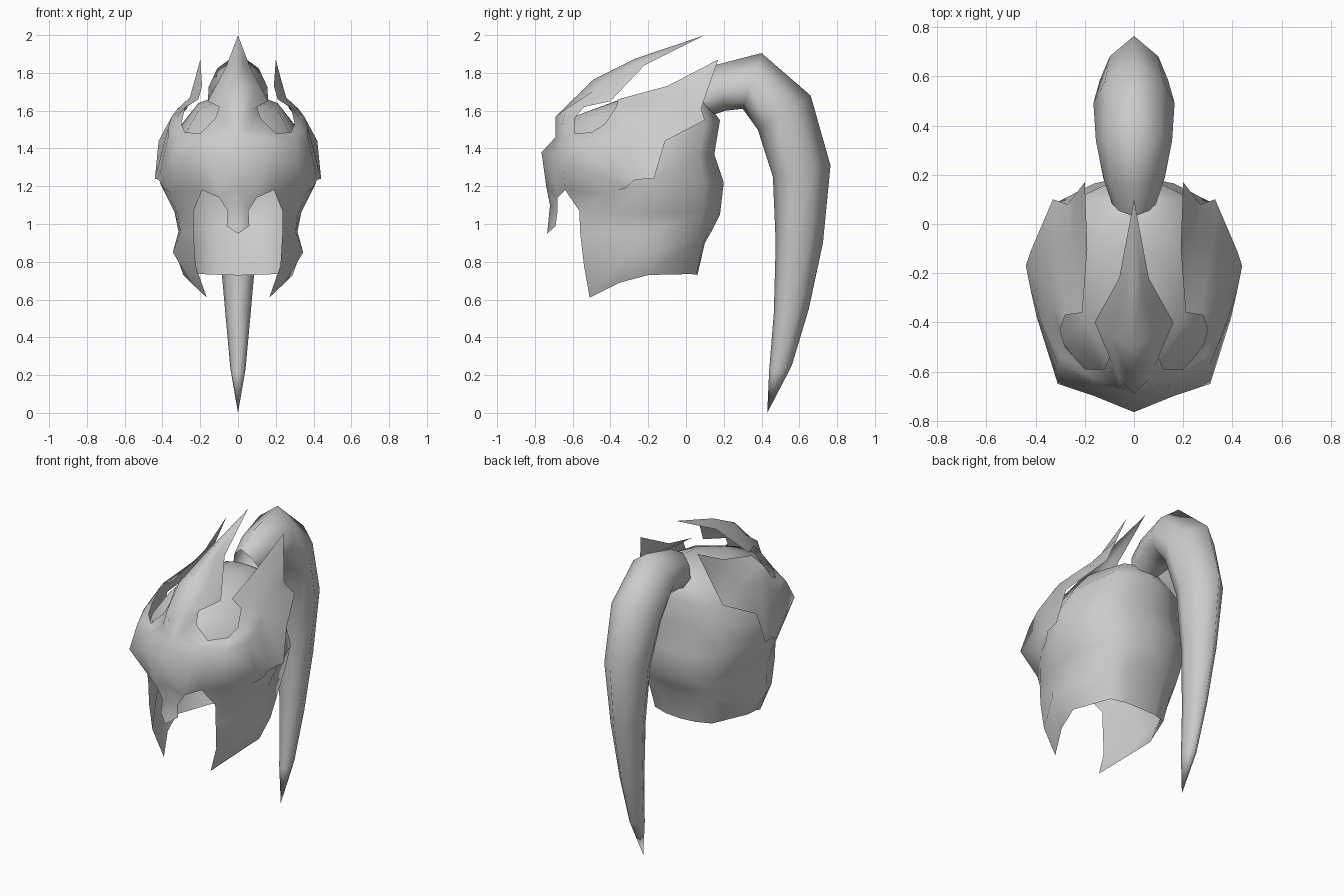
import bpy, bmesh, math
from mathutils import Vector

steel = bpy.data.materials.new("grey_steel")
steel.diffuse_color = (0.6, 0.6, 0.6, 1)


def finish(name, strips, mirror=True, closed=False, angle=120):
    """Loft each strip of rows into quads, weld, mirror and smooth."""
    bm = bmesh.new()
    for rows in strips:
        grid = [[bm.verts.new(p) for p in r] for r in rows]
        for a, b in zip(grid, grid[1:]):
            n = len(a)
            for i in range(n if closed else n - 1):
                j = (i + 1) % n
                bm.faces.new((a[i], a[j], b[j], b[i]))
    if mirror:
        geo = bm.verts[:] + bm.edges[:] + bm.faces[:]
        bmesh.ops.mirror(bm, geom=geo, axis='X', merge_dist=0.0005)
    bmesh.ops.remove_doubles(bm, verts=bm.verts[:], dist=0.001)
    bmesh.ops.dissolve_degenerate(bm, edges=bm.edges[:], dist=0.0005)
    bmesh.ops.recalc_face_normals(bm, faces=bm.faces[:])
    me = bpy.data.meshes.new(name)
    bm.to_mesh(me)
    bm.free()
    me.materials.append(steel)
    ob = bpy.data.objects.new(name, me)
    bpy.context.collection.objects.link(ob)
    bpy.ops.object.select_all(action='DESELECT')
    ob.select_set(True)
    bpy.context.view_layer.objects.active = ob
    bpy.ops.object.shade_smooth_by_angle(angle=math.radians(angle))
    return ob


def round_nape(row):
    """Add a point that rounds the back between the last two columns."""
    a, b = Vector(row[-2]), Vector(row[-1])
    bulge = Vector((0.04, 0.1, 0)) * (a - b).length * 0.6
    return row[:-1] + [(a + b) / 2 + bulge, row[-1]]


# Cheek guards and neck: each row runs from the face opening to the nape
lower = [
    [(.165, -.51, .61), (.25, -.35, .69), (.29, -.2, .73), (.2, .025, .735), (0, .06, .728)],
    [(.225, -.54, .78), (.345, -.32, .85), (.335, -.15, .86), (.23, .05, .9), (0, .1, .9)],
    [(.235, -.56, .95), (.305, -.37, .96), (.315, -.16, .96), (.25, .08, .98), (0, .14, .97)],
    [(.235, -.565, 1.07), (.32, -.4, 1.06), (.335, -.18, 1.06), (.27, .09, 1.06), (0, .18, 1.05)],
    [(.19, -.64, 1.18), (.36, -.41, 1.165), (.412, -.2, 1.215), (.31, .09, 1.22), (0, .2, 1.22)],
]
# Domed skull cap above them, front to back
upper = [
    [(0, -.70, 1.37), (.15, -.66, 1.37), (.34, -.42, 1.36), (.39, -.18, 1.37), (.28, .07, 1.37), (0, .15, 1.37)],
    [(0, -.64, 1.49), (.13, -.60, 1.48), (.28, -.46, 1.475), (.32, -.15, 1.5), (.24, .1, 1.53), (0, .18, 1.55)],
    [(0, -.59, 1.57), (.10, -.56, 1.565), (.21, -.39, 1.6), (.21, -.15, 1.64), (.13, .07, 1.645), (0, .12, 1.63)],
    [(0, -.37, 1.652), (.05, -.36, 1.652), (.10, -.29, 1.66), (.09, -.13, 1.685), (.06, .02, 1.68), (0, .05, 1.675)],
    [(0, -.13, 1.70)] * 6,
]
lower = [round_nape(r) for r in lower]
upper = [round_nape(r) for r in upper]
temple = [lower[-1][1:], upper[0][2:]]

# Visor: rim follows crest, eye opening and wing; ridge and band lie outside it
rim = [(0, .1, 2.0), (.06, -.22, 1.84), (.16, -.4, 1.65), (.1, -.54, 1.62),
       (.12, -.59, 1.56), (.2, -.59, 1.48), (.28, -.5, 1.485), (.3, -.43, 1.53),
       (.28, -.37, 1.62), (.21, -.36, 1.66), (.19, -.1, 1.73), (.2, .17, 1.87)]
ridge = [(0, .1, 2.0), (0, -.27, 1.875), (0, -.49, 1.765), (0, -.69, 1.57),
         (0, -.69, 1.46), (.16, -.65, 1.46), (.31, -.57, 1.44), (.37, -.42, 1.46),
         (.37, -.32, 1.51), (.35, -.25, 1.57), (.32, -.07, 1.61), (.27, .08, 1.61)]
band = [(0, -.765, 1.38), (.16, -.70, 1.36), (.31, -.65, 1.31), (.395, -.38, 1.24),
        (.42, -.27, 1.235), (.44, -.17, 1.24), (.42, -.11, 1.44), (.33, .1, 1.55)]
hem = [(0, -.74, 1.2), (.1, -.68, 1.14), (.19, -.64, 1.18), (.36, -.41, 1.165),
       (.395, -.32, 1.19)]
# Rounded line between the rim and the ridge of the crest
swell = [(Vector(a) + Vector(b)) / 2 + (Vector((.01, -.018, .015)) if i in (2, 3, 4) else Vector())
         for i, (a, b) in enumerate(zip(rim, ridge))]
# Nose guard hangs from the middle of the hem
nose = [hem[:2], [(0, -.72, 1.1), (.055, -.68, 1.07)],
        [(0, -.73, 1.0), (.06, -.69, .99)], [(0, -.735, .95)] * 2]
finish("helmet", [lower, temple, upper, [rim, swell, ridge], [ridge[4:], band],
                  [band[:5], hem], nose])

# Plume: tapering tube, each ring given as outer (y, z), inner (y, z), half width
rings = [(.03, 1.77, .12, 1.57, .09), (.15, 1.84, .21, 1.60, .125),
         (.40, 1.905, .30, 1.61, .155), (.66, 1.68, .38, 1.50, .165),
         (.765, 1.31, .46, 1.25, .14), (.725, .9, .475, .9, .10),
         (.65, .55, .465, .53, .068), (.56, .25, .44, .22, .04),
         (.43, 0, .43, 0, 0)]
# Teardrop section: offsets along the depth, peaked on the outer side
depth = [1, .45, -.2, -.75, -1, -.75, -.2, .45]
tube = []
for yo, zo, yi, zi, w in rings:
    out, inn = Vector((0, yo, zo)), Vector((0, yi, zi))
    mid, half = (out + inn) / 2, (out - inn) / 2
    tube.append([mid + half * d + Vector((w * math.sin(k * math.pi / 4), 0, 0))
                 for k, d in enumerate(depth)])
finish("plume", [tube], mirror=False, closed=True)
